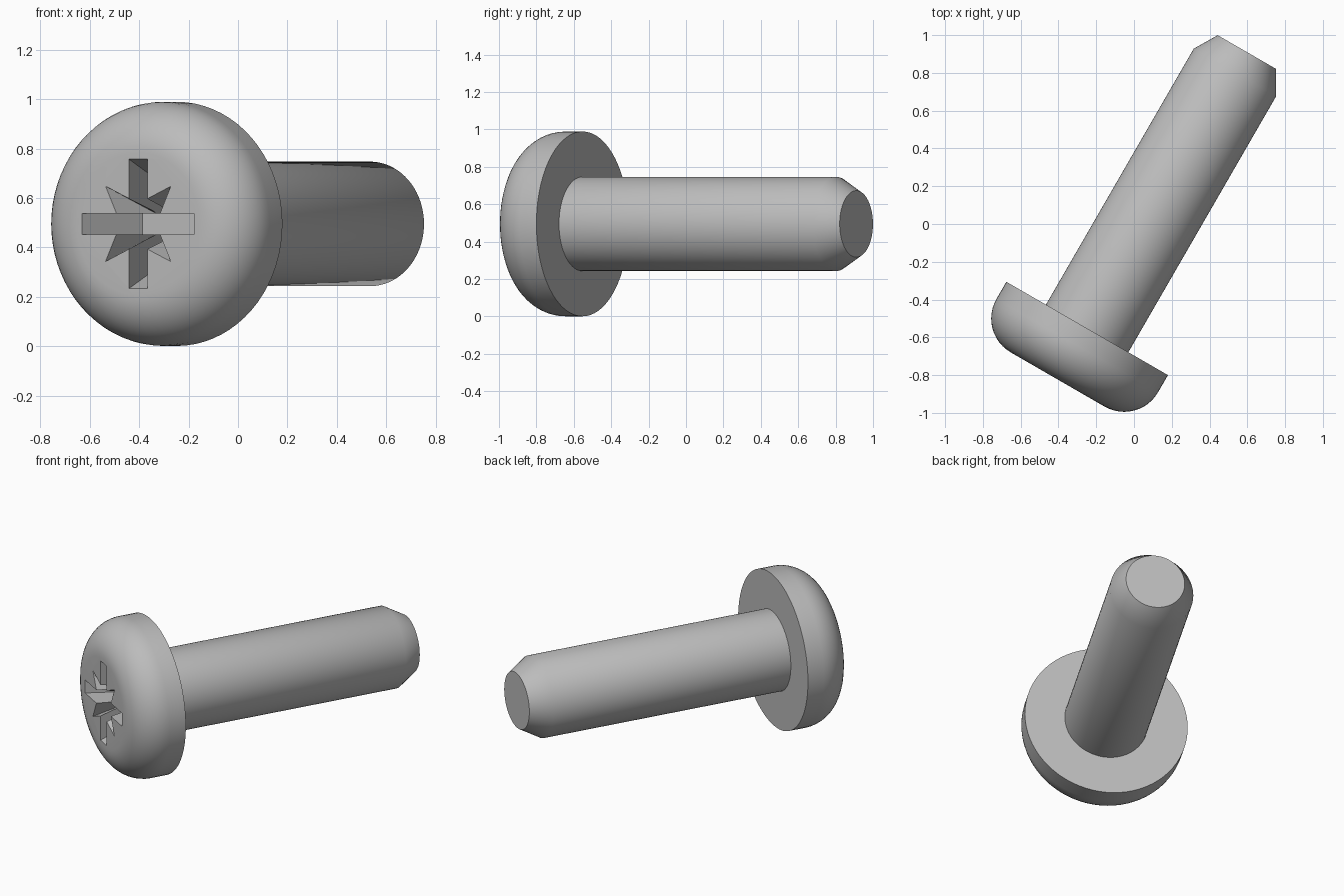
import bpy, bmesh
from math import cos, sin, pi, radians
from mathutils import Matrix

if "Cube" in bpy.data.objects:
    bpy.data.objects.remove(bpy.data.objects["Cube"])

SEGMENTS = 72
HEAD_R, HEAD_T, FILLET = 0.494, 0.312, 0.207
SHAFT_R, TIP_R, LENGTH, CHAMFER = 0.252, 0.178, 1.69, 0.125

# Local z is the screw axis, with the underside of the head at z = 0
PLACE = Matrix.Translation((-0.248, -0.553, 0.495)) @ \
    Matrix.Rotation(radians(-30), 4, 'Z') @ Matrix.Rotation(radians(-90), 4, 'X')

steel = bpy.data.materials.new("grey steel")
steel.use_nodes = True
steel.diffuse_color = (0.5, 0.5, 0.5, 1)
steel.node_tree.nodes["Principled BSDF"].inputs["Base Color"].default_value = (0.5, 0.5, 0.5, 1)


def make_object(name, bm):
    bmesh.ops.recalc_face_normals(bm, faces=bm.faces)
    mesh = bpy.data.meshes.new(name)
    bm.to_mesh(mesh)
    bm.free()
    mesh.materials.append(steel)
    obj = bpy.data.objects.new(name, mesh)
    bpy.context.collection.objects.link(obj)
    obj.matrix_world = PLACE
    return obj


def loft(name, rings):
    """Join equal rings of points into a capped solid."""
    bm = bmesh.new()
    loops = [[bm.verts.new(p) for p in ring] for ring in rings]
    n = len(loops[0])
    for a, b in zip(loops, loops[1:]):
        for i in range(n):
            j = (i + 1) % n
            bm.faces.new((a[i], a[j], b[j], b[i]))
    bm.faces.new(loops[0])
    bm.faces.new(loops[-1])
    return make_object(name, bm)


def lathe(name, profile):
    turns = [2 * pi * i / SEGMENTS for i in range(SEGMENTS)]
    return loft(name, [[(r * cos(t), r * sin(t), z) for t in turns] for r, z in profile])


def cross_ring(reach, width, corner, z):
    """Four-armed outline: arm ends at reach, inner or outer corners between."""
    quarter = [(reach, width), (corner, corner), (width, reach)]
    points = []
    for _ in range(4):
        points += [(x, y, z) for x, y in quarter]
        quarter = [(-y, x) for x, y in quarter]
    return points


def activate(obj):
    bpy.ops.object.select_all(action='DESELECT')
    obj.select_set(True)
    bpy.context.view_layer.objects.active = obj


# Round head with a large fillet around its front rim
fillet = [(HEAD_R - FILLET + FILLET * cos(a), -HEAD_T + FILLET - FILLET * sin(a))
          for a in (pi / 2 * i / 12 for i in range(13))]
head = lathe("screw_head", [(HEAD_R, 0)] + fillet)

# Shaft with a chamfered tip
shaft = lathe("screw_shaft", [(SHAFT_R, -0.005), (SHAFT_R, LENGTH - CHAMFER), (TIP_R, LENGTH)])

# Tapered cross recess and the small pointed notches between its arms
lip = -HEAD_T - 0.02
cutters = [
    loft("cross_cutter", [cross_ring(0.269, 0.043, 0.043, lip),
                          cross_ring(0.152, 0.043, 0.043, -0.012)]),
    loft("notch_cutter", [cross_ring(0.105, 0.038, 0.162, lip),
                          cross_ring(0.047, 0.038, 0.046, -HEAD_T + 0.21)]),
]
for cutter in cutters:
    cutter.hide_render = True
    activate(head)
    cut = head.modifiers.new("recess", 'BOOLEAN')
    cut.operation = 'DIFFERENCE'
    cut.solver = 'EXACT'
    cut.object = cutter
    bpy.ops.object.modifier_apply(modifier=cut.name)
    bpy.data.objects.remove(cutter)

for obj in (head, shaft):
    activate(obj)
    bpy.ops.object.shade_smooth_by_angle(angle=radians(33 if obj is shaft else 20))
